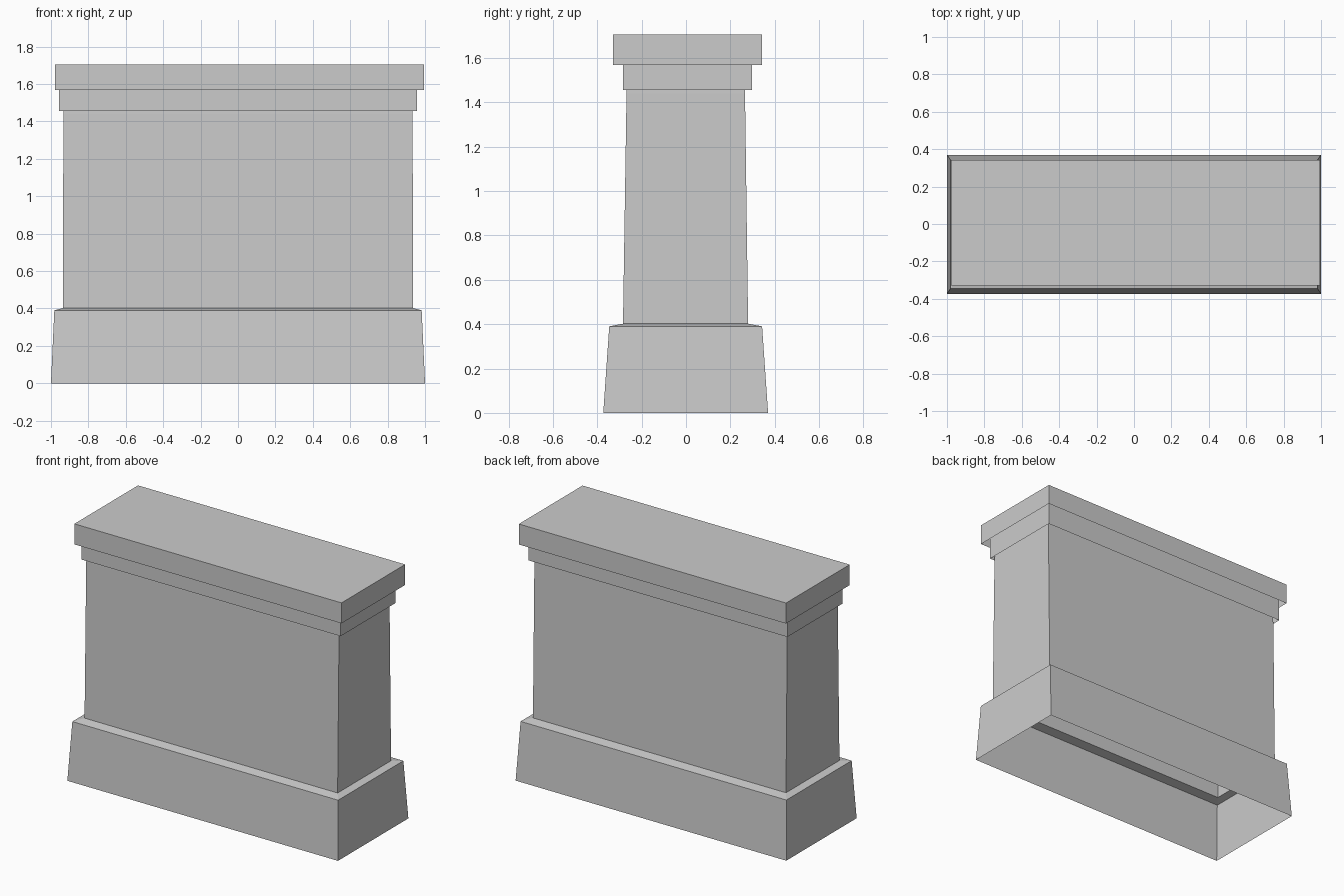
import bpy
import bmesh

cube = bpy.data.objects.get("Cube")
if cube:
    bpy.data.objects.remove(cube)

stone = bpy.data.materials.new("grey stone")
stone.use_nodes = True
GREY = (0.6, 0.6, 0.6, 1.0)
stone.diffuse_color = GREY
bsdf = next(n for n in stone.node_tree.nodes if n.type == 'BSDF_PRINCIPLED')
bsdf.inputs["Base Color"].default_value = GREY


def shell(name, levels, capped=False):
    """Hollow rectangular shell; each level is (x0, x1, y0, y1, z)."""
    bm = bmesh.new()
    rings = [[bm.verts.new(p) for p in
              ((x0, y0, z), (x1, y0, z), (x1, y1, z), (x0, y1, z))]
             for x0, x1, y0, y1, z in levels]
    for low, high in zip(rings, rings[1:]):
        for i in range(4):
            j = (i + 1) % 4
            bm.faces.new((low[i], low[j], high[j], high[i]))
    if capped:
        bm.faces.new(rings[-1])
    mesh = bpy.data.meshes.new(name)
    bm.to_mesh(mesh)
    bm.free()
    mesh.materials.append(stone)
    obj = bpy.data.objects.new(name, mesh)
    bpy.context.collection.objects.link(obj)
    return obj


# Tapered plinth with a gently sloped ledge, open underneath
shell("plinth", [(-1, 1, -0.373, 0.37, 0),
                 (-0.982, 0.982, -0.346, 0.343, 0.39),
                 (-0.935, 0.935, -0.284, 0.28, 0.402)])

# Tall body, leaning in slightly, running up inside the mouldings
shell("body", [(-0.935, 0.935, -0.284, 0.28, 0.402),
               (-0.934, 0.934, -0.268, 0.266, 1.44),
               (-0.93, 0.93, -0.262, 0.262, 1.56)])

# Lower moulding continues up into the coping
shell("moulding", [(-0.957, 0.957, -0.284, 0.297, 1.455),
                   (-0.957, 0.957, -0.284, 0.297, 1.69)])

# Flat coping slab
shell("coping", [(-0.979, 0.995, -0.329, 0.343, 1.568),
                 (-0.979, 0.995, -0.329, 0.343, 1.705)], capped=True)
